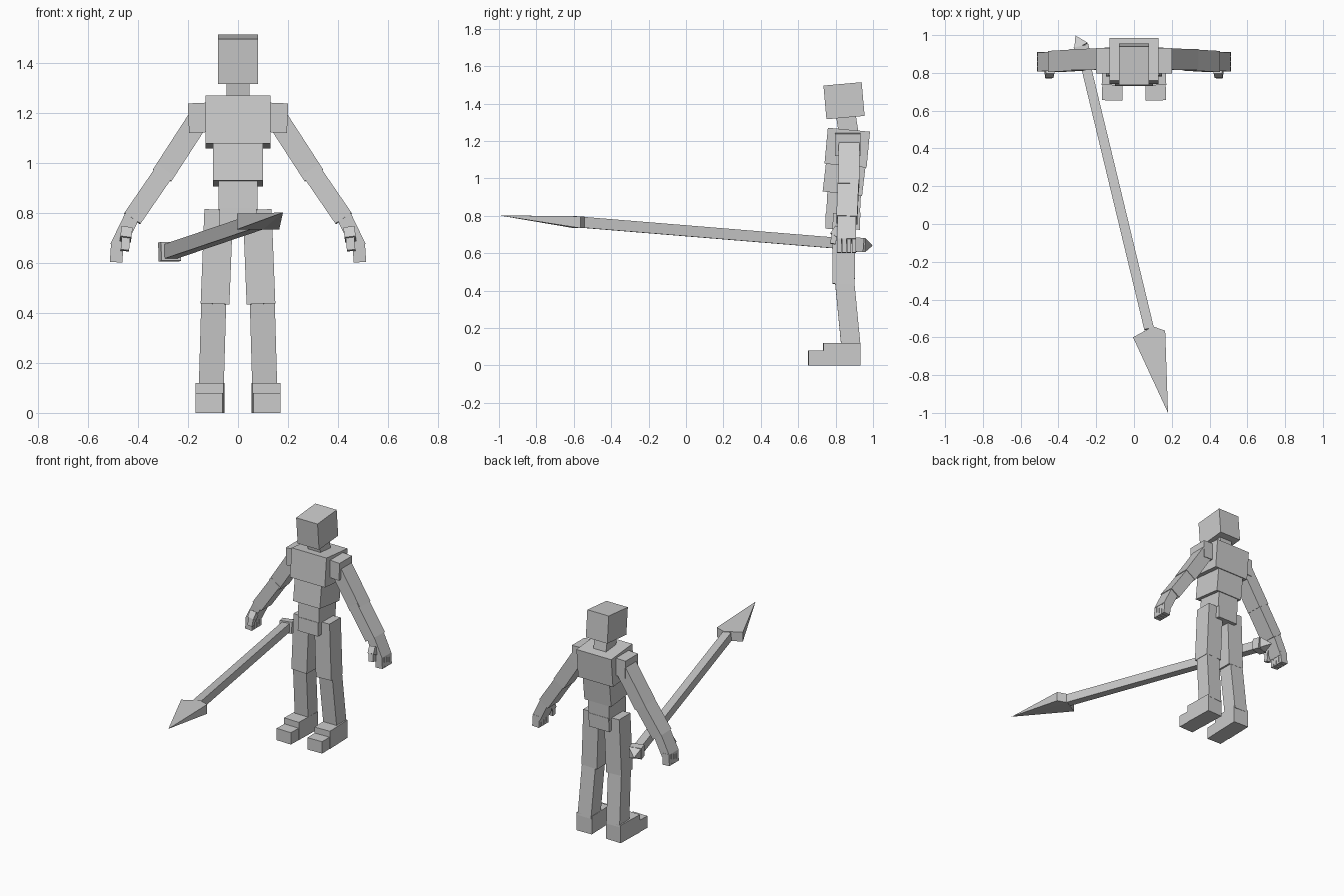
import bpy
import bmesh
from mathutils import Vector, Matrix

cube = bpy.data.objects.get("Cube")
if cube:
    bpy.data.objects.remove(cube, do_unlink=True)

grey = bpy.data.materials.new("plain_grey")
grey.use_nodes = True
GREY = (0.6, 0.6, 0.6, 1)
grey.diffuse_color = GREY
grey.node_tree.nodes["Principled BSDF"].inputs["Base Color"].default_value = GREY


def finish(name, bm):
    bmesh.ops.recalc_face_normals(bm, faces=bm.faces)
    mesh = bpy.data.meshes.new(name)
    bm.to_mesh(mesh)
    bm.free()
    mesh.materials.append(grey)
    obj = bpy.data.objects.new(name, mesh)
    bpy.context.collection.objects.link(obj)
    return obj


def beam(name, start, end, width, depth, hint=(0, 1, 0), taper=1.0):
    """Box running from start to end; depth lies along the hint direction."""
    a, b = Vector(start), Vector(end)
    z = (b - a).normalized()
    x = Vector(hint).cross(z).normalized()
    y = z.cross(x)
    bm = bmesh.new()
    bmesh.ops.create_cube(bm, size=1)
    for v in bm.verts:
        k = taper if v.co.z > 0 else 1.0
        v.co.x *= width * k
        v.co.y *= depth * k
        v.co.z *= (b - a).length
    frame = Matrix((x, y, z)).transposed().to_4x4()
    frame.translation = (a + b) / 2
    bm.transform(frame)
    if taper < 0.01:
        bmesh.ops.remove_doubles(bm, verts=bm.verts, dist=0.002)
    return finish(name, bm)


# Head and torso, each block leaning along its own axis
beam("head", (0, 0.853, 1.325), (0, 0.837, 1.505), 0.16, 0.205)
beam("neck", (0, 0.87, 1.24), (0, 0.855, 1.335), 0.094, 0.105)
beam("chest", (0, 0.853, 1.068), (0, 0.871, 1.26), 0.26, 0.226)
beam("abdomen", (0, 0.836, 0.918), (0, 0.855, 1.08), 0.2, 0.212)
beam("waist", (0, 0.84, 0.81), (0, 0.846, 0.93), 0.156, 0.18)
beam("pelvis", (0, 0.837, 0.728), (0, 0.84, 0.82), 0.15, 0.185)

# Limbs, built once per side
for side, s in (("left", 1), ("right", -1)):
    def part(name, a, b, width, depth, hint=(0, 1, 0)):
        beam(side + "_" + name, (s * a[0], a[1], a[2]), (s * b[0], b[1], b[2]),
             width, depth, (s * hint[0], hint[1], hint[2]))

    part("thigh", (0.092, 0.842, 0.436), (0.077, 0.845, 0.813), 0.115, 0.12)
    part("shin", (0.107, 0.882, 0.1), (0.097, 0.848, 0.45), 0.1, 0.103)
    part("foot", (0.112, 0.833, 0), (0.112, 0.833, 0.12), 0.112, 0.197, (-0.03, 1, 0))
    part("toe", (0.115, 0.695, 0), (0.115, 0.695, 0.08), 0.108, 0.082, (-0.03, 1, 0))

    part("shoulder", (0.16, 0.865, 1.122), (0.165, 0.865, 1.24), 0.072, 0.135)
    part("upper_arm", (0.155, 0.873, 1.18), (0.304, 0.87, 0.95), 0.088, 0.112)
    part("forearm", (0.29, 0.868, 0.972), (0.423, 0.86, 0.778), 0.078, 0.112)
    part("palm", (0.425, 0.86, 0.785), (0.483, 0.858, 0.665), 0.06, 0.1)
    for i in range(4):
        y = 0.82 + 0.026 * i
        part(f"finger_{i + 1}", (0.483, y, 0.68), (0.488, y, 0.603), 0.05, 0.023)
    part("thumb_base", (0.445, 0.815, 0.735), (0.45, 0.79, 0.695), 0.045, 0.04)
    part("thumb_tip", (0.448, 0.795, 0.705), (0.453, 0.785, 0.65), 0.034, 0.03)

# Spear shaft and pointed butt
up = (0, 0, 1)
axis = Vector((0.333, -1.38, 0.112)).normalized()
butt = Vector((-0.28, 0.94, 0.643))
beam("spear_shaft", butt, (0.08, -0.555, 0.765), 0.052, 0.058, up)
beam("spear_butt_block", butt + axis * 0.05, butt, 0.08, 0.076, up)
beam("spear_butt_point", butt, (-0.31, 0.998, 0.64), 0.08, 0.076, up, 0.001)

# Spear head: wedge with a slightly pointed back, tapering to the tip
bm = bmesh.new()
outline = [(-0.005, -0.6), (0.1, -0.542), (0.165, -0.565)]
low = [bm.verts.new((x, y, 0.734)) for x, y in outline]
high = [bm.verts.new((x, y, 0.797)) for x, y in outline]
tip = bm.verts.new((0.18, -1.0, 0.802))
for i in range(2):
    bm.faces.new((low[i], low[i + 1], high[i + 1], high[i]))
    bm.faces.new((low[i], low[i + 1], tip))
    bm.faces.new((high[i], high[i + 1], tip))
bm.faces.new((low[0], high[0], tip))
bm.faces.new((low[2], high[2], tip))
finish("spear_head", bm)
